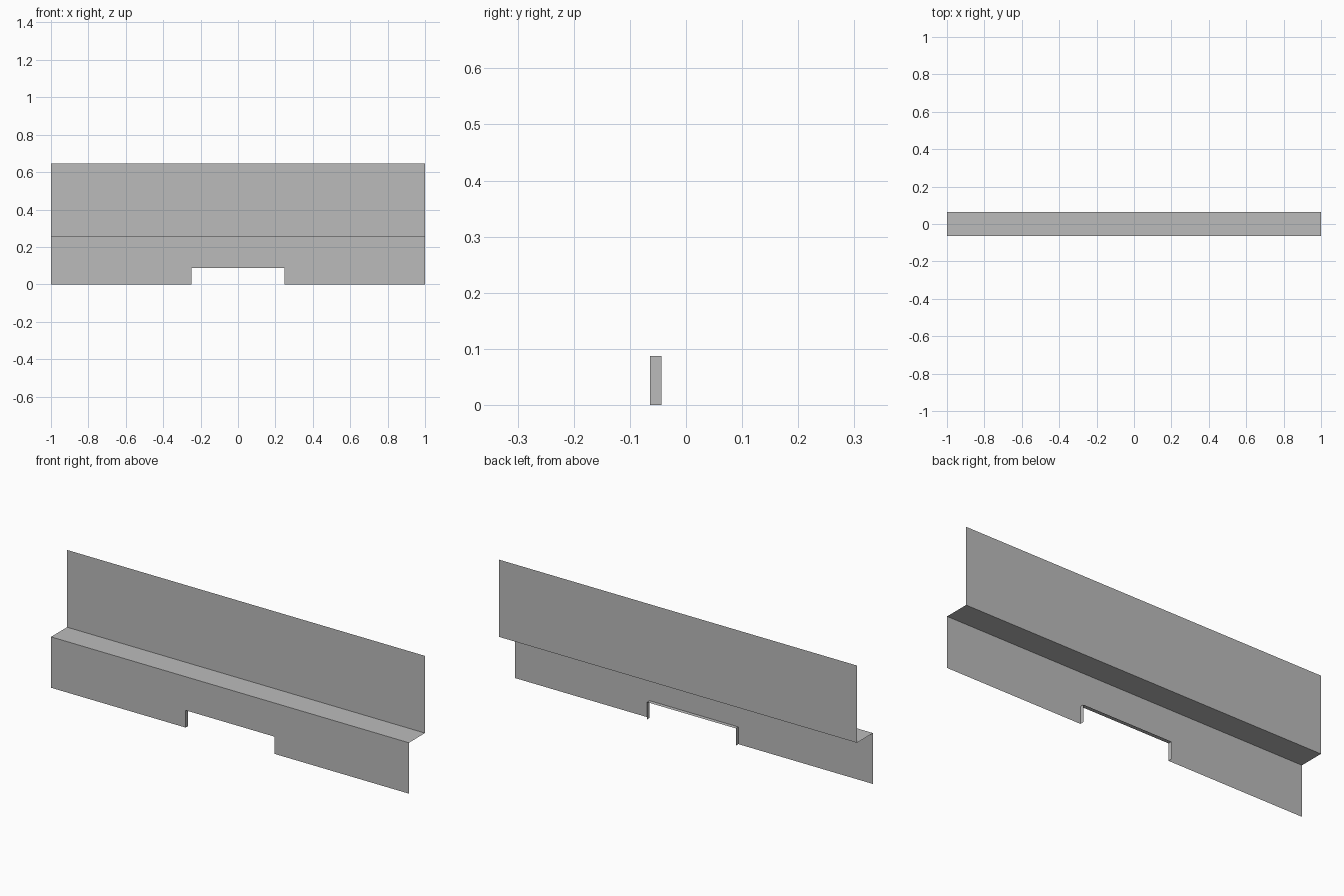
import bpy
import bmesh
from mathutils import Vector

cube = bpy.data.objects.get("Cube")
if cube:
    bpy.data.objects.remove(cube, do_unlink=True)

HALF_LENGTH = 1.0
FRONT, BACK = -0.064, 0.064
SHELF_Z, TOP_Z = 0.257, 0.647
NOTCH_HALF, NOTCH_TOP, LIP_DEPTH = 0.248, 0.087, 0.02

grey = bpy.data.materials.new("plain grey")
grey.use_nodes = True
grey.diffuse_color = (0.5, 0.5, 0.5, 1)
grey.node_tree.nodes["Principled BSDF"].inputs["Base Color"].default_value = grey.diffuse_color


def extrude(bm, edges, offset):
    """Pull edges out into new faces and return the far edges."""
    geom = bmesh.ops.extrude_edge_only(bm, edges=edges)["geom"]
    verts = [g for g in geom if isinstance(g, bmesh.types.BMVert)]
    bmesh.ops.translate(bm, verts=verts, vec=Vector(offset))
    far = set(verts)
    return [g for g in geom if isinstance(g, bmesh.types.BMEdge) and set(g.verts) <= far]


bm = bmesh.new()

# Lower front panel with the notch in its bottom edge
right_half = [(-HALF_LENGTH, SHELF_Z), (-HALF_LENGTH, 0), (-NOTCH_HALF, 0), (-NOTCH_HALF, NOTCH_TOP)]
outline = right_half + [(-x, z) for x, z in reversed(right_half)]
panel = bm.faces.new([bm.verts.new((x, FRONT, z)) for x, z in outline])
edges = list(panel.edges)
top_edge = [e for e in edges if all(abs(v.co.z - SHELF_Z) < 1e-4 for v in e.verts)]
notch_edges = [e for e in edges if all(abs(v.co.x) < NOTCH_HALF + 1e-4 for v in e.verts)]

# Shelf, then upper back panel
back_edge = extrude(bm, top_edge, (0, BACK - FRONT, 0))
extrude(bm, back_edge, (0, 0, TOP_Z - SHELF_Z))

# Lip turned back around the notch
extrude(bm, notch_edges, (0, LIP_DEPTH, 0))

# Make the sheet face the front
bmesh.ops.recalc_face_normals(bm, faces=bm.faces[:])
bm.normal_update()
if panel.normal.y > 0:
    bmesh.ops.reverse_faces(bm, faces=bm.faces[:])

mesh = bpy.data.meshes.new("folded_panel")
bm.to_mesh(mesh)
bm.free()
mesh.materials.append(grey)
bpy.context.collection.objects.link(bpy.data.objects.new("folded_panel", mesh))
